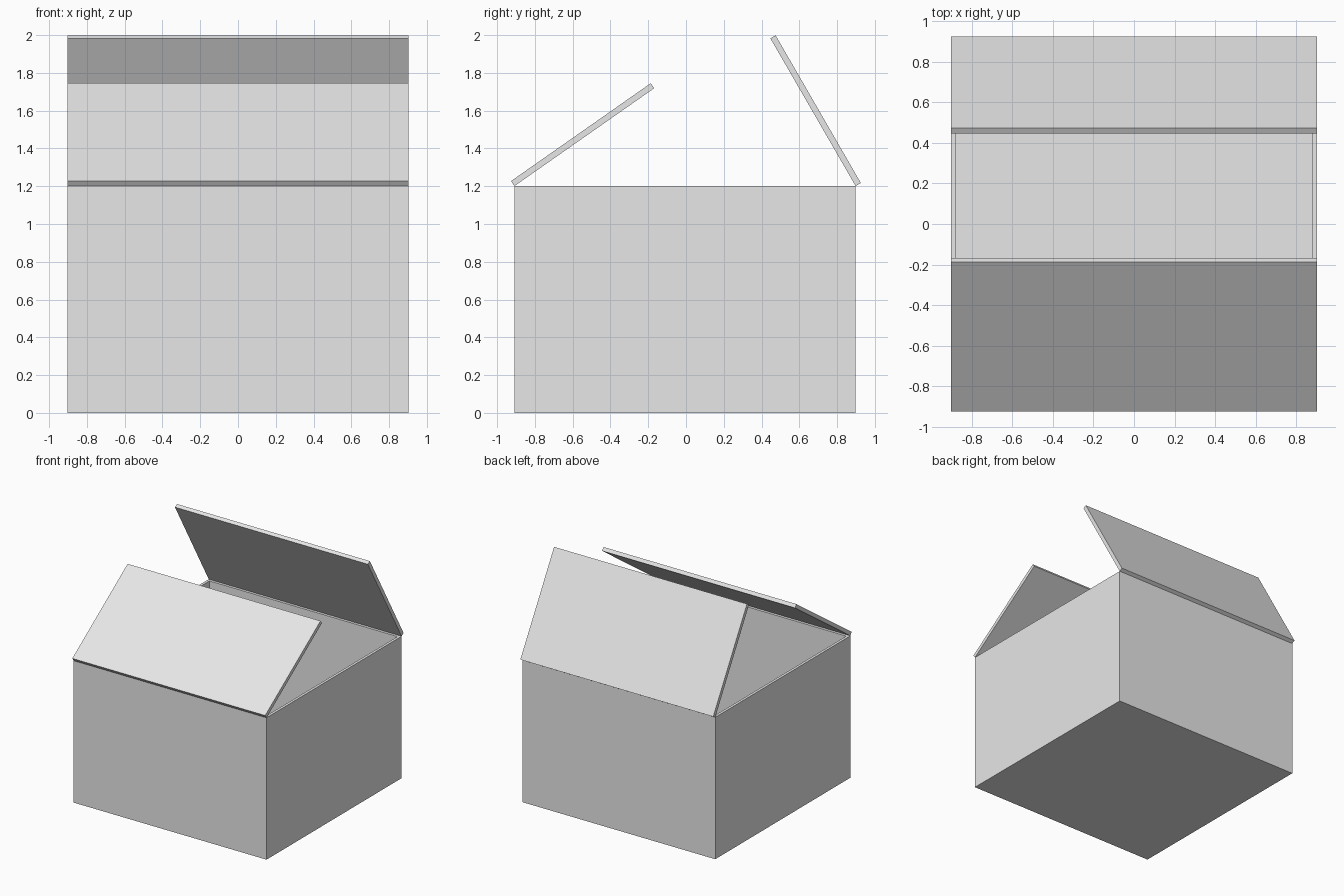
import bpy, bmesh, math
from mathutils import Matrix

if "Cube" in bpy.data.objects:
    bpy.data.objects.remove(bpy.data.objects["Cube"])

HALF, HEIGHT, WALL = 0.903, 1.201, 0.032
SHIFT = -0.005  # keeps the open box centred with its flaps

cardboard = bpy.data.materials.new("light_grey")
cardboard.use_nodes = True
GREY = (0.8, 0.8, 0.8, 1)
cardboard.diffuse_color = GREY
cardboard.node_tree.nodes["Principled BSDF"].inputs["Base Color"].default_value = GREY


def block(bm, size, centre):
    """Add a box of the given size around a centre point."""
    matrix = Matrix.Translation(centre) @ Matrix.Diagonal((*size, 1))
    bmesh.ops.create_cube(bm, size=1, matrix=matrix)


def finish(bm, name):
    bmesh.ops.recalc_face_normals(bm, faces=bm.faces)
    mesh = bpy.data.meshes.new(name)
    bm.to_mesh(mesh)
    bm.free()
    mesh.materials.append(cardboard)
    obj = bpy.data.objects.new(name, mesh)
    bpy.context.collection.objects.link(obj)
    return obj


# Hollow box: inset the top face for the rim, then push it down to the floor
bm = bmesh.new()
block(bm, (2 * HALF, 2 * HALF, HEIGHT), (0, 0, HEIGHT / 2))
bm.normal_update()
top = max(bm.faces, key=lambda f: f.calc_center_median().z)
bmesh.ops.inset_region(bm, faces=[top], thickness=WALL)
floor = bmesh.ops.extrude_discrete_faces(bm, faces=[top])["faces"][0]
bmesh.ops.translate(bm, verts=floor.verts, vec=(0, 0, WALL - HEIGHT))
finish(bm, "box_body").location.y = SHIFT


# Flaps: panels hinged on the outer top edges, tilted inwards
def flap(name, side, angle):
    bm = bmesh.new()
    block(bm, (2 * HALF, HALF, WALL), (0, -side * HALF / 2, WALL / 2))
    obj = finish(bm, name)
    obj.rotation_euler.x = -side * math.radians(angle)
    obj.location = (0, side * HALF + SHIFT, HEIGHT)


flap("front_flap", -1, 35)
flap("back_flap", 1, 60)
